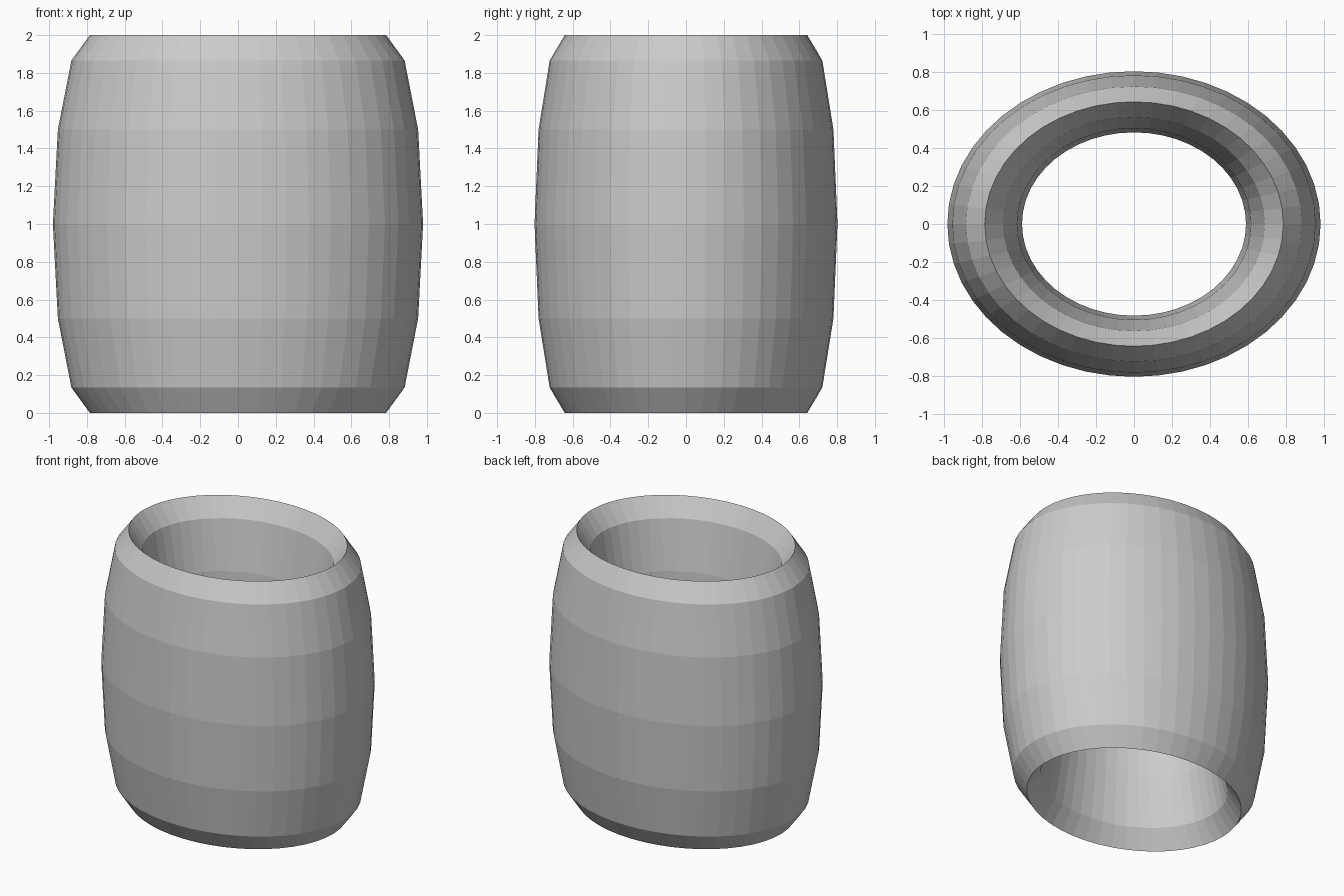
import bpy

if "Cube" in bpy.data.objects:
    bpy.data.objects.remove(bpy.data.objects["Cube"])

# Barrel-shaped ring: a faceted torus stretched tall and squashed to an oval
bpy.ops.mesh.primitive_torus_add(
    major_segments=48, minor_segments=12,
    major_radius=0.784, minor_radius=0.196,
    location=(0, 0, 1))
ring = bpy.context.object
ring.name = "oval_barrel_ring"
ring.scale = (1, 0.802 / 0.98, 1 / 0.196)
bpy.ops.object.transform_apply(location=False, rotation=False, scale=True)
bpy.ops.object.shade_flat()
